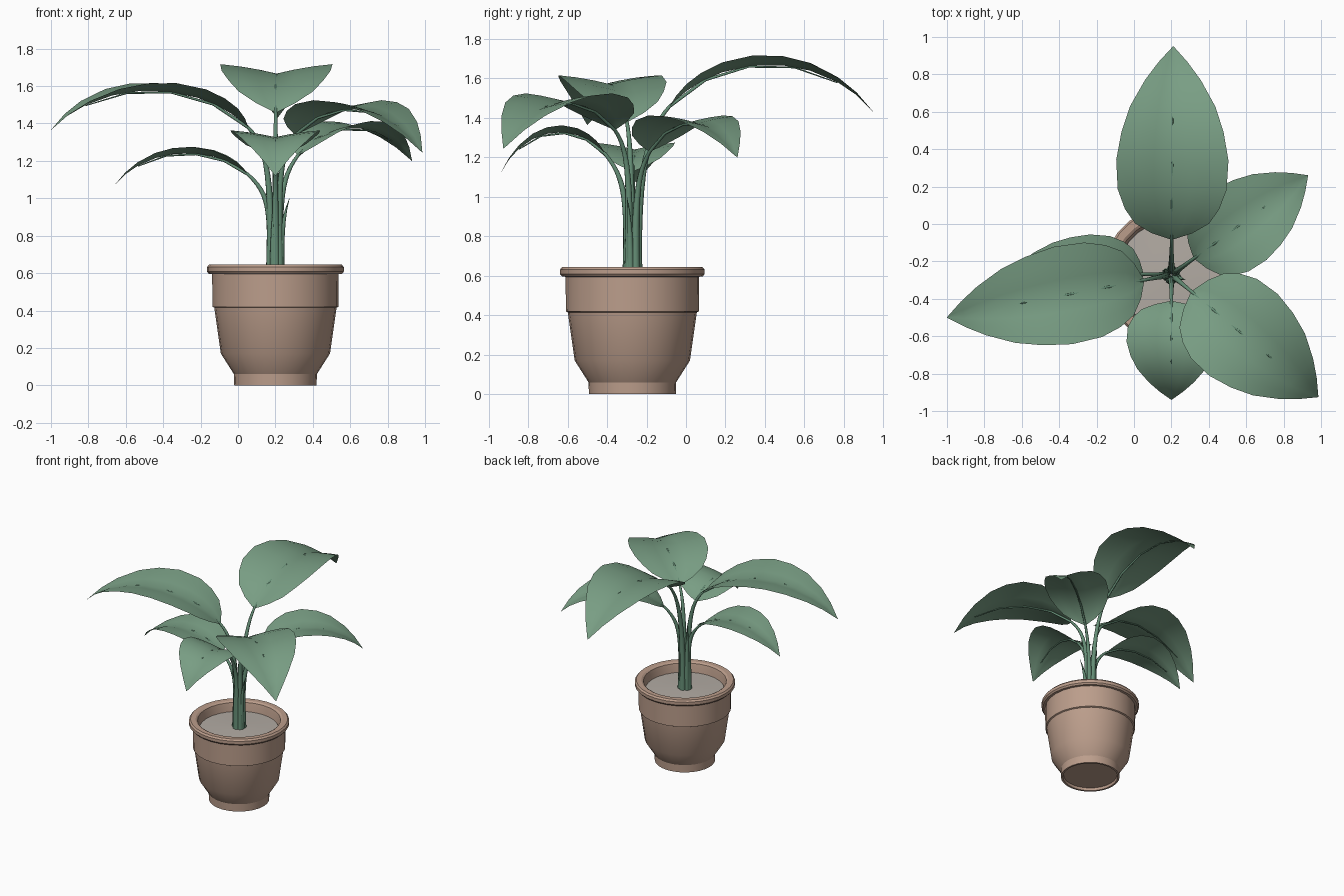
import bpy, math
from mathutils import Vector

if "Cube" in bpy.data.objects:
    bpy.data.objects.remove(bpy.data.objects["Cube"])

CX, CY = 0.2, -0.272


def material(name, col):
    m = bpy.data.materials.new(name)
    m.diffuse_color = (*col, 1)
    m.use_nodes = True
    m.node_tree.nodes["Principled BSDF"].inputs["Base Color"].default_value = m.diffuse_color
    return m


CLAY = material("clay", (0.50, 0.34, 0.26))
SOIL = material("soil", (0.45, 0.41, 0.37))
LEAF = material("leaf_green", (0.19, 0.34, 0.23))
STEM = material("stem_green", (0.13, 0.27, 0.18))


def make(name, verts, faces, mat, angle=40):
    me = bpy.data.meshes.new(name)
    me.from_pydata(verts, [], faces)
    me.materials.append(mat)
    ob = bpy.data.objects.new(name, me)
    bpy.context.collection.objects.link(ob)
    bpy.ops.object.select_all(action='DESELECT')
    ob.select_set(True)
    bpy.context.view_layer.objects.active = ob
    bpy.ops.object.shade_smooth_by_angle(angle=math.radians(angle))
    return ob


def lathe(name, prof, mat, n=28, angle=30):
    verts = [(CX + r * math.cos(2 * math.pi * i / n), CY + r * math.sin(2 * math.pi * i / n), z)
             for r, z in prof for i in range(n)]
    faces = [(k * n + i, k * n + (i + 1) % n, (k + 1) * n + (i + 1) % n, (k + 1) * n + i)
             for k in range(len(prof) - 1) for i in range(n)]
    faces.append(tuple(reversed(range(n))))
    faces.append(tuple(range((len(prof) - 1) * n, len(prof) * n)))
    return make(name, verts, faces, mat, angle)


# Pot with rolled rim, hollow inside, and soil disc
lathe("pot", [(0.20, 0.02), (0.205, 0.0), (0.22, 0.0), (0.222, 0.06), (0.292, 0.17), (0.327, 0.415),
              (0.337, 0.42), (0.338, 0.595), (0.356, 0.596), (0.366, 0.608), (0.366, 0.632),
              (0.355, 0.645), (0.318, 0.645), (0.303, 0.636), (0.297, 0.61), (0.285, 0.52)], CLAY)
lathe("soil", [(0.29, 0.55), (0.288, 0.57), (0.15, 0.575), (0.03, 0.58)], SOIL)


def bezier(a, b, c, d, t):
    u = 1 - t
    return a * u**3 + b * 3 * u * u * t + c * 3 * u * t * t + d * t**3


def tube(name, pts, radii, mat, n=8):
    verts, faces = [], []
    for k, p in enumerate(pts):
        t = (pts[min(k + 1, len(pts) - 1)] - pts[max(k - 1, 0)]).normalized()
        x = t.cross(Vector((0.31, 0.95, 0.02))).normalized()
        y = t.cross(x)
        for i in range(n):
            a = 2 * math.pi * i / n
            verts.append(p + (x * math.cos(a) + y * math.sin(a)) * radii[k])
    for k in range(len(pts) - 1):
        faces += [(k * n + i, k * n + (i + 1) % n, (k + 1) * n + (i + 1) % n, (k + 1) * n + i)
                  for i in range(n)]
    return make(name, verts, faces, mat, 60)


# Half-width of a blade along its length
OUTLINE = [(0, .03), (.04, .36), (.1, .66), (.18, .84), (.28, .97), (.42, 1), (.55, .91),
           (.67, .76), (.8, .5), (.9, .26), (1, 0.005)]


def leaf(name, tip, base_s, base_z, peak_z, tip_z, half_w, fold=0.17):
    d = Vector((tip[0] - CX, tip[1] - CY, 0))
    reach = d.length
    d.normalize()
    side = Vector((-d.y, d.x, 0))
    root = Vector((CX, CY, 0))

    def at(s, z):
        return root + d * s + Vector((0, 0, z))
    # blade midrib arch
    span = reach - base_s
    cz = (8 * peak_z - base_z - tip_z) / 6
    ctrl = (at(base_s, base_z), at(base_s + .25 * span, cz),
            at(base_s + .75 * span, cz), at(reach, tip_z))
    verts, faces = [], []
    cols = (-1, -.66, -.33, 0, .33, .66, 1)
    m = len(cols)
    for t, w in OUTLINE:
        p = bezier(*ctrl, t)
        for v in cols:
            a = abs(v)
            lift = fold * (1.5 * a - 0.5 * a * a) * w * half_w
            verts.append(p + side * (v * w * half_w) + Vector((0, 0, lift)))
    for k in range(len(OUTLINE) - 1):
        faces += [(k * m + i, k * m + i + 1, (k + 1) * m + i + 1, (k + 1) * m + i)
                  for i in range(m - 1)]
    make(name + "_blade", verts, faces, LEAF, 50)
    # stalk from soil to the blade, running on as the midrib underneath
    slope = (ctrl[1] - ctrl[0]).normalized()
    start = at(0.028, 0.56)
    stalk = [bezier(start, at(0.02, 0.56 + (base_z - .56) * .65), ctrl[0] - slope * .16, ctrl[0], i / 12)
             for i in range(13)]
    rad = [0.026 - 0.017 * (i / 12) ** 0.7 for i in range(13)]
    for t in (.2, .4, .6, .8):
        stalk.append(bezier(*ctrl, t) - Vector((0, 0, .003)))
        rad.append(.008 * (1 - t) + .001)
    tube(name + "_stalk", stalk, rad, STEM)


# Six leaves: tip xy, base distance, base z, peak z, tip z, half width
leaf("back_leaf", (0.21, 0.95), 0.19, 1.46, 1.67, 1.43, 0.30)
leaf("left_leaf", (-1.0, -0.5), 0.15, 1.38, 1.575, 1.365, 0.265)
leaf("lower_left_leaf", (-0.66, -0.25), 0.15, 1.13, 1.24, 1.07, 0.205)
leaf("front_leaf", (0.2, -0.94), 0.14, 1.22, 1.325, 1.12, 0.24, 0.15)
leaf("front_right_leaf", (0.985, -0.925), 0.14, 1.34, 1.475, 1.245, 0.285)
leaf("back_right_leaf", (0.93, 0.26), 0.15, 1.23, 1.375, 1.2, 0.235)

# Small pointed sheaths around the stalk bundle
for i, (ang, out, top) in enumerate([(-20, .08, 1.0), (150, .05, 1.1), (-110, .04, 0.95)]):
    c = Vector((math.cos(math.radians(ang)), math.sin(math.radians(ang)), 0))
    r = Vector((CX, CY, 0))
    up = Vector((0, 0, 1))
    pts = [bezier(r + c * .03 + up * .56, r + c * .03 + up * .75, r + c * .035 + up * (top - .12),
                  r + c * out + up * top, k / 6) for k in range(7)]
    tube("sheath_%d" % (i + 1), pts, [.022, .02, .018, .015, .011, .006, .001], STEM)
